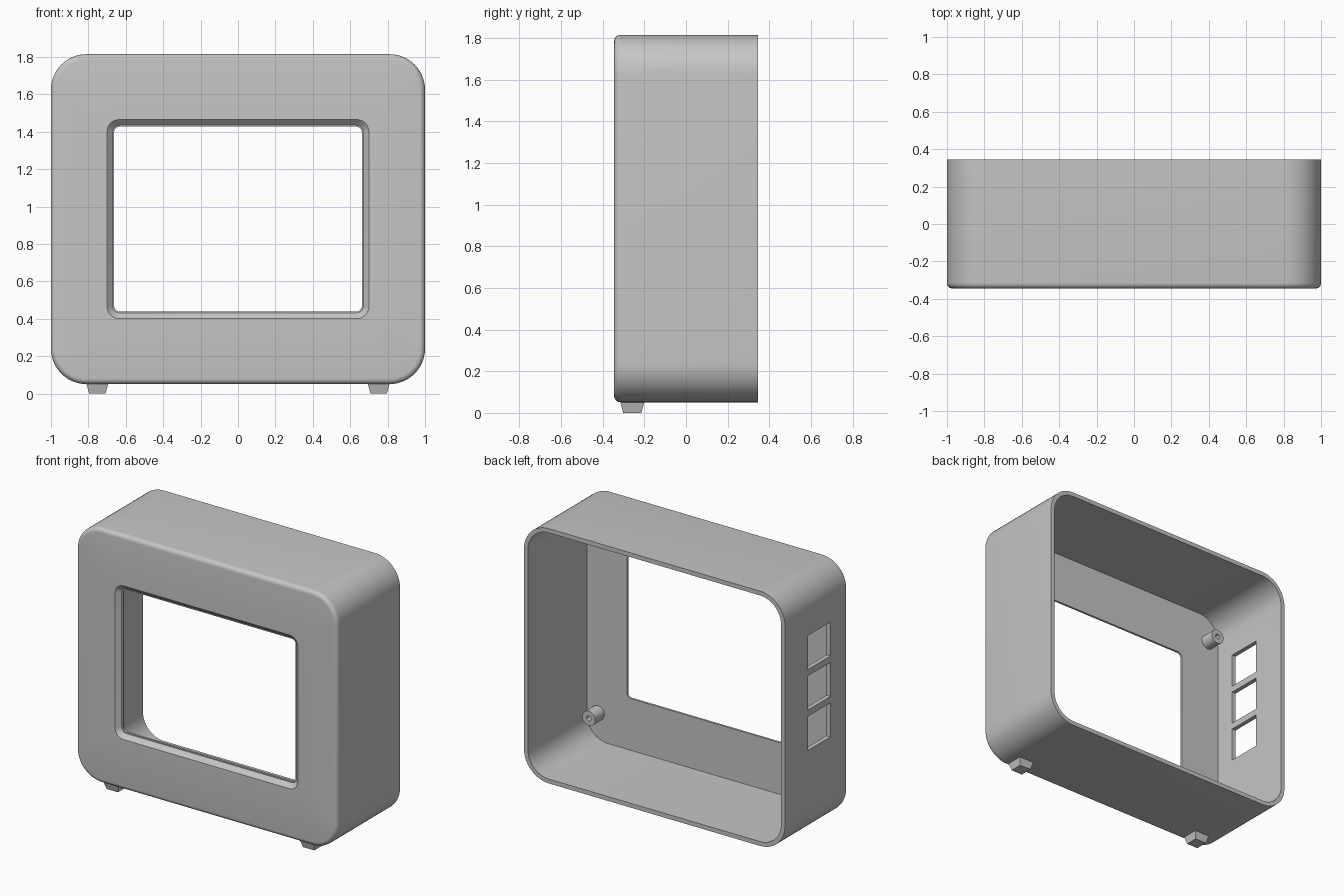
import bpy, bmesh, math
from mathutils import Vector

cube = bpy.data.objects.get("Cube")
if cube:
    bpy.data.objects.remove(cube, do_unlink=True)

grey = bpy.data.materials.new("plain grey")
grey.use_nodes = True
COLOUR = (0.56, 0.56, 0.56, 1)
grey.diffuse_color = COLOUR
grey.node_tree.nodes["Principled BSDF"].inputs["Base Color"].default_value = COLOUR

MID_Z = 0.933            # height of the housing centre
HALF_W, HALF_H = 1.0, 0.882
FRONT, BACK = -0.345, 0.345
CORNER, WALL, FILLET = 0.19, 0.03, 0.03
PANEL = -0.30            # inner face of the front panel


def rounded_rect(w, h, r, y, steps=12):
    """Loop of points around a rounded rectangle of half-size w by h."""
    pts = []
    for quarter, (sx, sz) in enumerate([(1, 1), (-1, 1), (-1, -1), (1, -1)]):
        for i in range(steps + 1):
            a = math.pi / 2 * (quarter + i / steps)
            pts.append(Vector((sx * (w - r) + r * math.cos(a), y,
                               sz * (h - r) + r * math.sin(a))))
    return pts


def finish(name, bm, location):
    bmesh.ops.remove_doubles(bm, verts=bm.verts, dist=1e-5)
    bmesh.ops.recalc_face_normals(bm, faces=bm.faces)
    mesh = bpy.data.meshes.new(name)
    bm.to_mesh(mesh)
    bm.free()
    mesh.materials.append(grey)
    obj = bpy.data.objects.new(name, mesh)
    obj.location = location
    bpy.context.collection.objects.link(obj)
    return obj


def loft(name, sections, location, closed):
    """Skin rounded-rectangle sections; join last to first, or cap both ends."""
    bm = bmesh.new()
    loops = [[bm.verts.new(p) for p in rounded_rect(*s)] for s in sections]
    pairs = list(zip(loops, loops[1:]))
    if closed:
        pairs.append((loops[-1], loops[0]))
    else:
        bm.faces.new(loops[0])
        bm.faces.new(loops[-1])
    for a, b in pairs:
        for i in range(len(a)):
            j = (i + 1) % len(a)
            bm.faces.new((a[i], a[j], b[j], b[i]))
    return finish(name, bm, location)


def box(name, size, location, taper=1.0):
    """Box whose underside is scaled by taper."""
    bm = bmesh.new()
    bmesh.ops.create_cube(bm, size=1)
    for v in bm.verts:
        k = taper if v.co.z < 0 else 1
        v.co = Vector((v.co.x * size[0] * k, v.co.y * size[1] * k, v.co.z * size[2]))
    return finish(name, bm, location)


def smooth(obj):
    bpy.ops.object.select_all(action="DESELECT")
    obj.select_set(True)
    bpy.context.view_layer.objects.active = obj
    bpy.ops.object.shade_smooth_by_angle(angle=math.radians(30))


# Housing: outside wall, front fillet, window chamfer and lip, inside wall
sections = [(HALF_W, HALF_H, CORNER, BACK)]
for i in range(7):
    a = math.pi / 2 * i / 6
    inset = FILLET * (1 - math.cos(a))
    sections.append((HALF_W - inset, HALF_H - inset, CORNER - inset,
                     FRONT + FILLET * (1 - math.sin(a))))
sections += [
    (0.70, 0.532, 0.065, FRONT),
    (0.67, 0.502, 0.038, -0.315),
    (0.662, 0.494, 0.03, -0.315),
    (0.662, 0.494, 0.03, PANEL),
    (HALF_W - WALL, HALF_H - WALL, CORNER - WALL, PANEL),
    (HALF_W - WALL, HALF_H - WALL, CORNER - WALL, BACK),
]
housing = loft("housing", sections, (0, 0, MID_Z), closed=True)

# Three square ports through the right side wall
for k in (-1, 0, 1):
    cutter = box("port_cutter", (0.2, 0.245, 0.235), (-HALF_W, -0.03, 1.065 + 0.28 * k))
    cutter.hide_render = True
    cut = housing.modifiers.new("port", "BOOLEAN")
    cut.operation = "DIFFERENCE"
    cut.solver = "EXACT"
    cut.object = cutter
    bpy.context.view_layer.objects.active = housing
    bpy.ops.object.modifier_apply(modifier=cut.name)
    bpy.data.objects.remove(cutter, do_unlink=True)
smooth(housing)

# Screw bosses with blind holes behind the panel corners
for side, sx in (("left", 1), ("right", -1)):
    for level, sz in (("upper", 1), ("lower", -1)):
        boss = loft(f"{level}_{side}_boss",
                    [(r, r, r, y, 6) for r, y in
                     ((0.05, PANEL - 0.005), (0.05, -0.2), (0.017, -0.2), (0.017, -0.28))],
                    (sx * 0.885, 0, MID_Z + sz * 0.66), closed=False)
        smooth(boss)

# Tapered feet under the front edge
for side, sx in (("left", 1), ("right", -1)):
    box(f"{side}_foot", (0.118, 0.118, 0.056), (sx * 0.752, -0.258, 0.028), taper=0.74)
